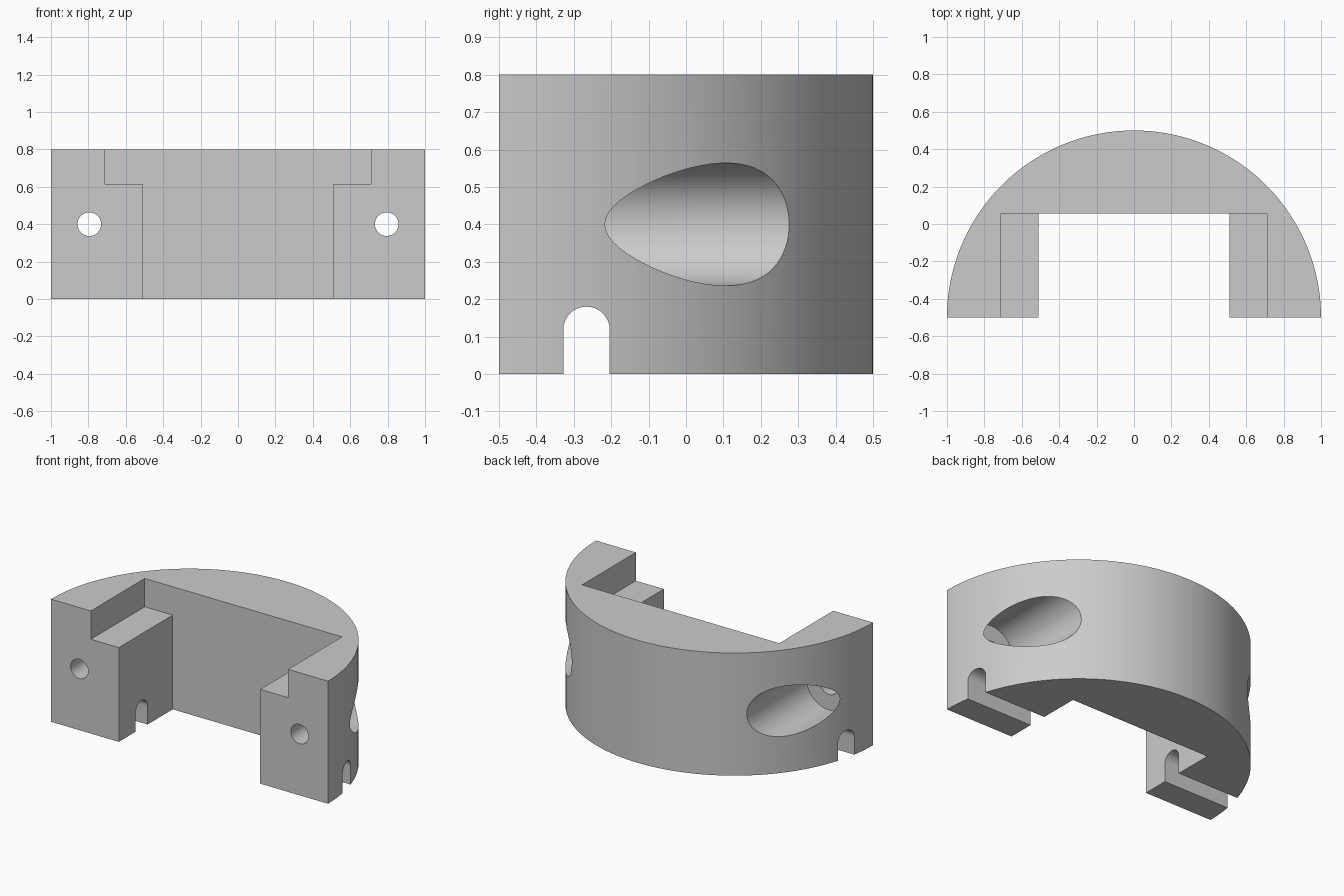
import bpy, bmesh, math
from mathutils import Vector

cube = bpy.data.objects.get("Cube")
if cube:
    bpy.data.objects.remove(cube, do_unlink=True)

grey = bpy.data.materials.new("light_grey")
grey.use_nodes = True
colour = (0.6, 0.6, 0.6, 1.0)
grey.diffuse_color = colour
grey.node_tree.nodes["Principled BSDF"].inputs["Base Color"].default_value = colour


def arc(cx, cy, r, start, end, steps):
    """Points along an arc, angles in degrees."""
    angles = [math.radians(start + (end - start) * i / steps) for i in range(steps + 1)]
    return [(cx + r * math.cos(a), cy + r * math.sin(a)) for a in angles]


def prism(name, outline, axis, low, high):
    """Extrude a 2D outline along x (outline is y,z), y (x,z) or z (x,y)."""
    place = {"x": lambda p, d: (d, p[0], p[1]),
             "y": lambda p, d: (p[0], d, p[1]),
             "z": lambda p, d: (p[0], p[1], d)}[axis]
    bm = bmesh.new()
    face = bm.faces.new([bm.verts.new(place(p, low)) for p in outline])
    extruded = bmesh.ops.extrude_face_region(bm, geom=[face])["geom"]
    verts = [v for v in extruded if isinstance(v, bmesh.types.BMVert)]
    bmesh.ops.translate(bm, verts=verts, vec=Vector(place((0, 0), high - low)))
    bmesh.ops.recalc_face_normals(bm, faces=bm.faces)
    mesh = bpy.data.meshes.new(name)
    bm.to_mesh(mesh)
    bm.free()
    mesh.materials.append(grey)
    obj = bpy.data.objects.new(name, mesh)
    bpy.context.collection.objects.link(obj)
    return obj


# Half-round body
body = prism("half_round_clamp", arc(0, -0.5, 1.0, 0, 180, 128), "z", 0, 0.8)

# Stepped opening, wider at the top
right_half = [(0.51, -0.1), (0.51, 0.615), (0.712, 0.615), (0.712, 0.9)]
stepped = right_half + [(-x, z) for x, z in reversed(right_half)]
cutters = [prism("opening_cutter", stepped, "y", -0.6, 0.055)]

# Arched slot across both legs
slot = [(-0.328, -0.1)] + arc(-0.266, 0.118, 0.062, 180, 0, 24) + [(-0.204, -0.1)]
cutters.append(prism("slot_cutter", slot, "x", -1.1, 1.1))

# Bolt holes with wide counterbores from the back
for side in (-1, 1):
    for name, radius, low, high in (("counterbore_cutter", 0.164, -0.34, 0.7),
                                    ("bolt_hole_cutter", 0.063, -0.6, -0.2)):
        circle = arc(side * 0.795, 0.4, radius, 0, 360, 64)[:-1]
        cutters.append(prism(name, circle, "y", low, high))

# Cut the body, then remove the helpers
bpy.ops.object.select_all(action="DESELECT")
bpy.context.view_layer.objects.active = body
body.select_set(True)
for cutter in cutters:
    cutter.hide_render = True
    mod = body.modifiers.new(cutter.name, "BOOLEAN")
    mod.operation = "DIFFERENCE"
    mod.solver = "EXACT"
    mod.object = cutter
    bpy.ops.object.modifier_apply(modifier=mod.name)
    bpy.data.objects.remove(cutter, do_unlink=True)

bpy.ops.object.shade_smooth_by_angle(angle=math.radians(30))
